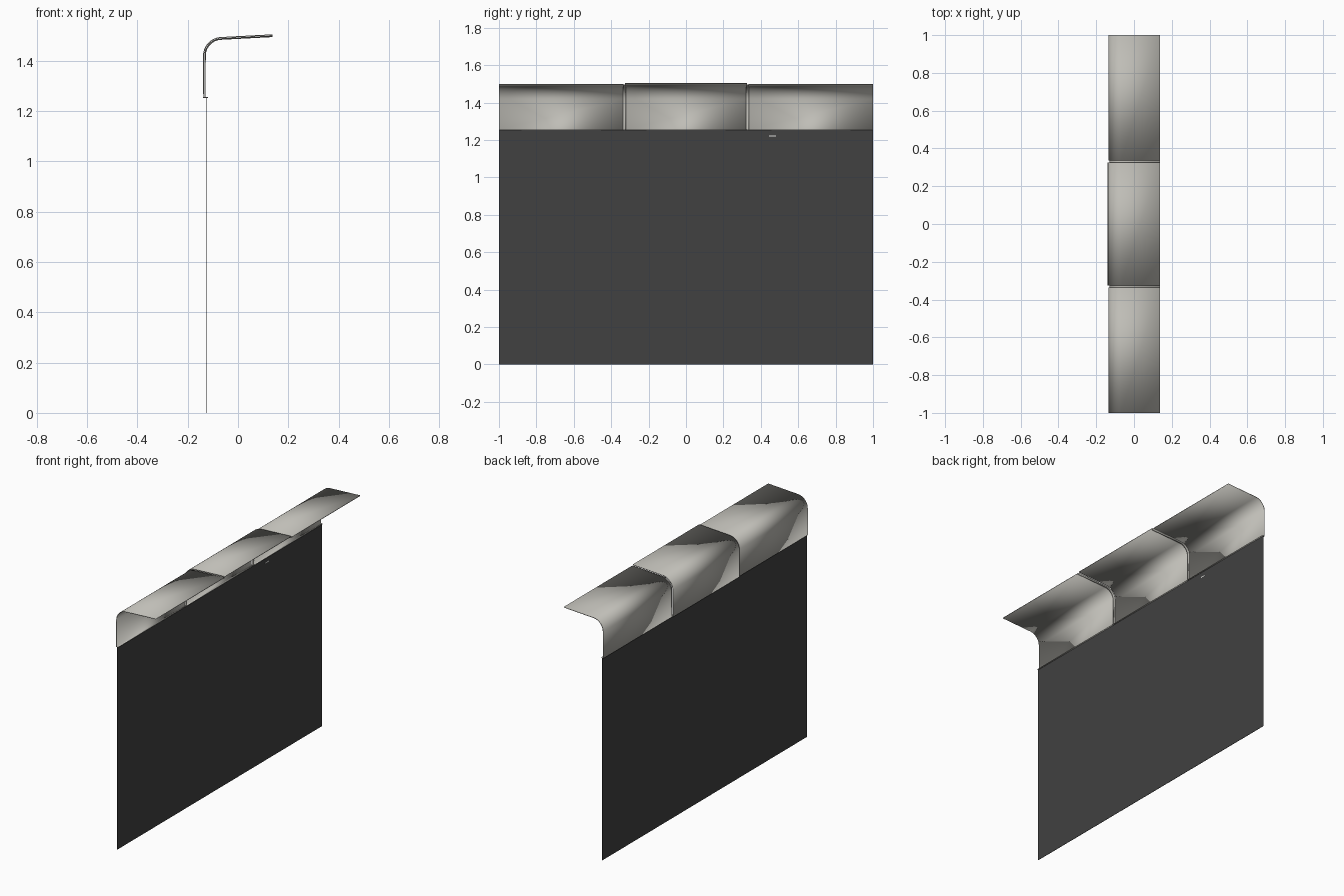
import bpy, bmesh, math

cube = bpy.data.objects.get("Cube")
if cube:
    bpy.data.objects.remove(cube, do_unlink=True)


def material(name, rgb):
    mat = bpy.data.materials.new(name)
    mat.use_nodes = True
    colour = (*rgb, 1.0)
    mat.diffuse_color = colour
    mat.node_tree.nodes["Principled BSDF"].inputs["Base Color"].default_value = colour
    return mat


STONE = material("warm grey", (0.52, 0.51, 0.47))
DARK = material("charcoal", (0.052, 0.052, 0.052))
PALE = material("off white", (0.8, 0.8, 0.78))

LEFT, RIGHT, FOOT_X = -0.139, 0.137, -0.12
BASE, TIP, RADIUS = 1.252, 1.504, 0.075
SLOPE = math.radians(3)


def cover_path(inset):
    """Foot, upright wall, rounded bend and gently rising lip, in x and z."""
    left, radius = LEFT + inset, RADIUS - inset
    cx = LEFT + RADIUS
    cz = TIP - (RIGHT - cx) * math.tan(SLOPE) - RADIUS
    points = [(FOOT_X, BASE), (left, BASE)]
    steps = 12
    for i in range(steps + 1):
        a = math.pi - (math.pi / 2 - SLOPE) * i / steps
        points.append((cx + radius * math.cos(a), cz + radius * math.sin(a)))
    x, z = points[-1]
    points.append((RIGHT, z + (RIGHT - x) * math.tan(SLOPE)))
    return points


def finish(name, bm, mat):
    mesh = bpy.data.meshes.new(name)
    bm.to_mesh(mesh)
    bm.free()
    mesh.materials.append(mat)
    obj = bpy.data.objects.new(name, mesh)
    bpy.context.collection.objects.link(obj)
    return obj


def cover(name, y0, y1, inset, thickness):
    """Sweep the cover path from y0 to y1 and thicken it inward."""
    bm = bmesh.new()
    path = cover_path(inset)
    near = [bm.verts.new((x, y0, z)) for x, z in path]
    far = [bm.verts.new((x, y1, z)) for x, z in path]
    for i in range(len(path) - 1):
        bm.faces.new((near[i], near[i + 1], far[i + 1], far[i]))
    bm.normal_update()
    # the lip must face up so that thickness grows inward
    if bm.faces[:][-1].normal.z < 0:
        bmesh.ops.reverse_faces(bm, faces=bm.faces[:])
    obj = finish(name, bm, STONE)
    solid = obj.modifiers.new("thickness", "SOLIDIFY")
    solid.thickness = thickness
    solid.offset = -1
    bpy.ops.object.select_all(action="DESELECT")
    obj.select_set(True)
    bpy.context.view_layer.objects.active = obj
    bpy.ops.object.shade_smooth_by_angle(angle=math.radians(35))
    return obj


def plate(name, x, y0, y1, z0, z1, thickness, mat):
    bm = bmesh.new()
    bmesh.ops.create_cube(bm, size=1)
    for v in bm.verts:
        v.co = (x + v.co.x * thickness,
                (y0 + y1) / 2 + v.co.y * (y1 - y0),
                (z0 + z1) / 2 + v.co.z * (z1 - z0))
    return finish(name, bm, mat)


# three cover sections, the middle one slightly proud
cover("middle_cover", -0.325, 0.325, 0, 0.004)
cover("front_cover", -1, -0.335, 0.005, 0.004)
cover("back_cover", 0.335, 1, 0.005, 0.004)

# recessed strips closing the two joints
for name, side in (("front_joint", -1), ("back_joint", 1)):
    cover(name, side * 0.33 - 0.008, side * 0.33 + 0.008, 0.008, 0.003)

# hanging panel with a small mark near its upper edge
plate("hanging_panel", -0.126, -1, 1, 0, 1.252, 0.002, DARK)
plate("panel_mark", -0.1248, 0.445, 0.482, 1.219, 1.224, 0.001, PALE)
